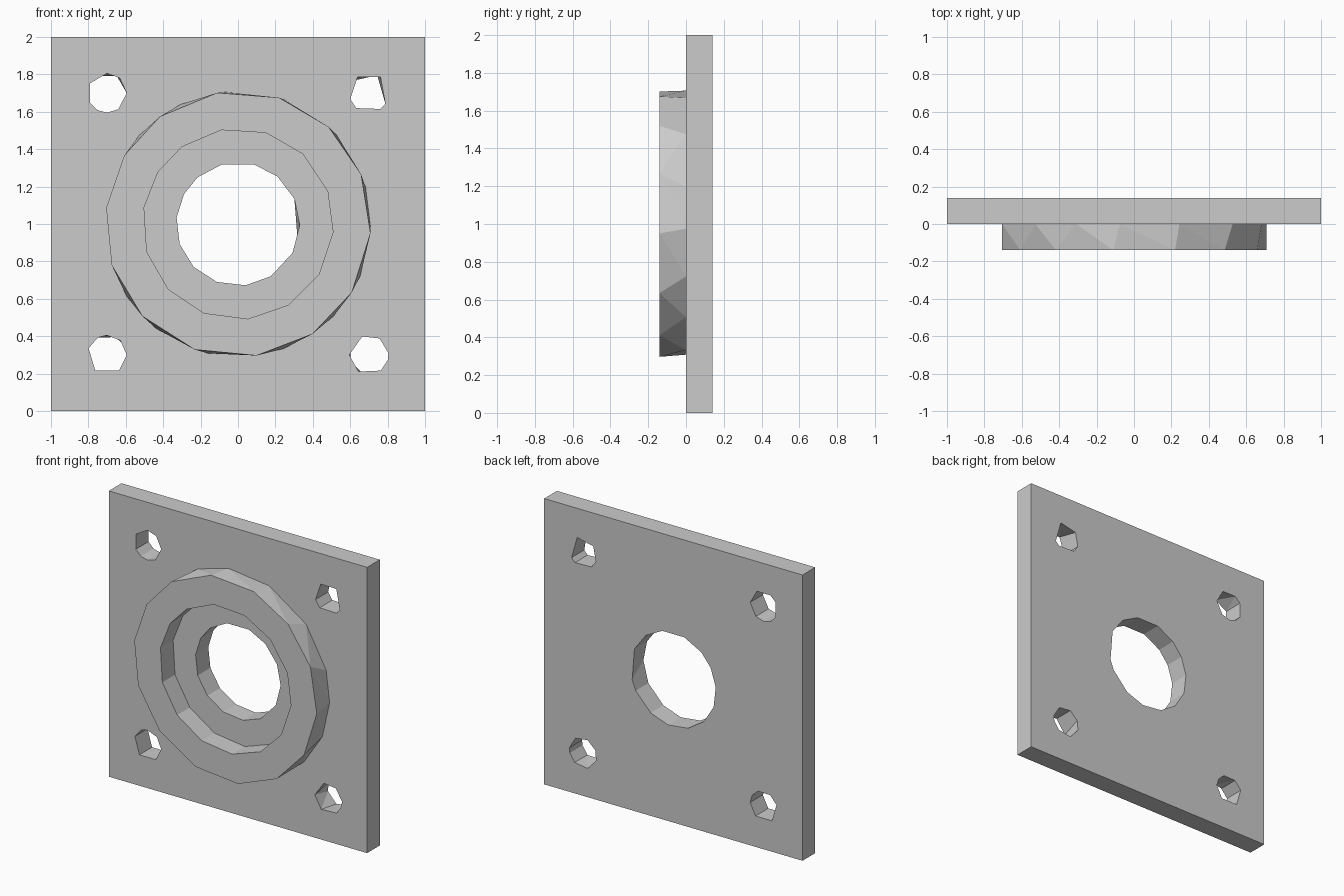
import bpy
import bmesh
from math import cos, sin, radians
from mathutils import Vector

default_cube = bpy.data.objects.get("Cube")
if default_cube:
    bpy.data.objects.remove(default_cube, do_unlink=True)

THICKNESS = 0.14

grey = bpy.data.materials.new("light grey")
grey.use_nodes = True
colour = (0.6, 0.6, 0.6, 1)
grey.diffuse_color = colour
grey.node_tree.nodes["Principled BSDF"].inputs["Base Color"].default_value = colour


def closed_loop(bm, points):
    """Add a closed chain of edges through the points."""
    verts = [bm.verts.new(point) for point in points]
    edges = [bm.edges.new((verts[i - 1], verts[i])) for i in range(len(verts))]
    return verts, edges


def faceted_loop(bm, angles, radius, centre, y):
    """Add a faceted circle facing the front, with corners at the angles."""
    cx, cz = centre
    return closed_loop(bm, [(cx + radius * cos(radians(a)), y,
                             cz + radius * sin(radians(a))) for a in angles])


def zip_wall(bm, front, back, front_angles, back_angles):
    """Join two loops with quads, or triangles where the corners differ."""
    fa = front_angles + [front_angles[0] - 360]
    ba = back_angles + [back_angles[0] - 360]
    i = j = 0
    while i < len(front) or j < len(back):
        next_f = fa[i + 1] if i < len(front) else -999
        next_b = ba[j + 1] if j < len(back) else -999
        corners = [front[i % len(front)]]
        step_f = next_f > next_b - 1
        step_b = next_b > next_f - 1
        if step_f:
            i += 1
            corners.append(front[i % len(front)])
        old_b = back[j % len(back)]
        if step_b:
            j += 1
            corners.append(back[j % len(back)])
        corners.append(old_b)
        bm.faces.new(corners)


def round_wall(bm, front_angles, back_angles, radius, centre, y_front, y_back):
    """Add a faceted tube and return its front and back rim edges."""
    fv, fe = faceted_loop(bm, front_angles, radius, centre, y_front)
    bv, be = faceted_loop(bm, back_angles, radius, centre, y_back)
    zip_wall(bm, fv, bv, front_angles, back_angles)
    return fe, be


def cap(bm, edges, direction):
    """Fill the flat area between an outline and its holes."""
    bmesh.ops.triangle_fill(bm, edges=edges, use_beauty=True,
                            normal=Vector((0, direction, 0)))


def finish(bm, name):
    bmesh.ops.recalc_face_normals(bm, faces=bm.faces[:])
    mesh = bpy.data.meshes.new(name)
    bm.to_mesh(mesh)
    bm.free()
    mesh.materials.append(grey)
    part = bpy.data.objects.new(name, mesh)
    bpy.context.collection.objects.link(part)


# Square plate with a central hole and four bolt holes
bm = bmesh.new()
corners = [(-1, 0), (1, 0), (1, 2), (-1, 2)]
front_verts, front_edges = closed_loop(bm, [(x, 0, z) for x, z in corners])
back_verts, back_edges = closed_loop(bm, [(x, THICKNESS, z) for x, z in corners])
for k in range(len(corners)):
    bm.faces.new((front_verts[k - 1], front_verts[k], back_verts[k], back_verts[k - 1]))

centre_front = [174, 151, 131, 105, 75, 50, 24, -1, -28, -58, -83, -110, -136, -161]
centre_back = [174, 151, 131, 105, 75, 50, 24, -15, -28, -58, -83, -110, -136, -161]
holes = [
    (0.33, (0, 1), centre_front, centre_back),
    (0.105, (-0.7, 1.7), [150, 90, 50, 0, -55, -90, -120, -150],
     [150, 120, 60, 0, -55, -90, -120, -150]),
    (0.105, (0.7, 1.7), [125, 54, -33, -54, -130, -162],
     [140, 65, -33, -54, -130, -162]),
    (0.105, (-0.7, 0.3), [160, 118, 90, 47, 0, -53, -127],
     [160, 118, 65, 30, 0, -53, -127]),
    (0.105, (0.7, 0.3), [180, 110, 57, 5, -15, -53, -122],
     [155, 110, 57, 5, -15, -53, -110, -165]),
]
for radius, centre, front_angles, back_angles in holes:
    rim_front, rim_back = round_wall(bm, front_angles, back_angles, radius,
                                     centre, 0, THICKNESS)
    front_edges += rim_front
    back_edges += rim_back
cap(bm, front_edges, -1)
cap(bm, back_edges, 1)
finish(bm, "mounting_plate")

# Raised collar around the central hole
bm = bmesh.new()
outer_front = [173, 149, 126, 99, 72, 47, 22, -4, -31, -56, -82, -109, -136, -162]
outer_back = [173, 138, 116, 96, 70, 42, 16, -2, -23, -44, -70, -103, -128, -147]
bore = [170, 147, 126, 100, 73, 47, 20, -5, -32, -58, -84, -111, -137, -163]
outer_rim, _ = round_wall(bm, outer_front, outer_back, 0.71, (0, 1), -THICKNESS, 0)
bore_rim, _ = round_wall(bm, bore, bore, 0.51, (0, 1), -THICKNESS, 0)
cap(bm, outer_rim + bore_rim, -1)
finish(bm, "raised_collar")
